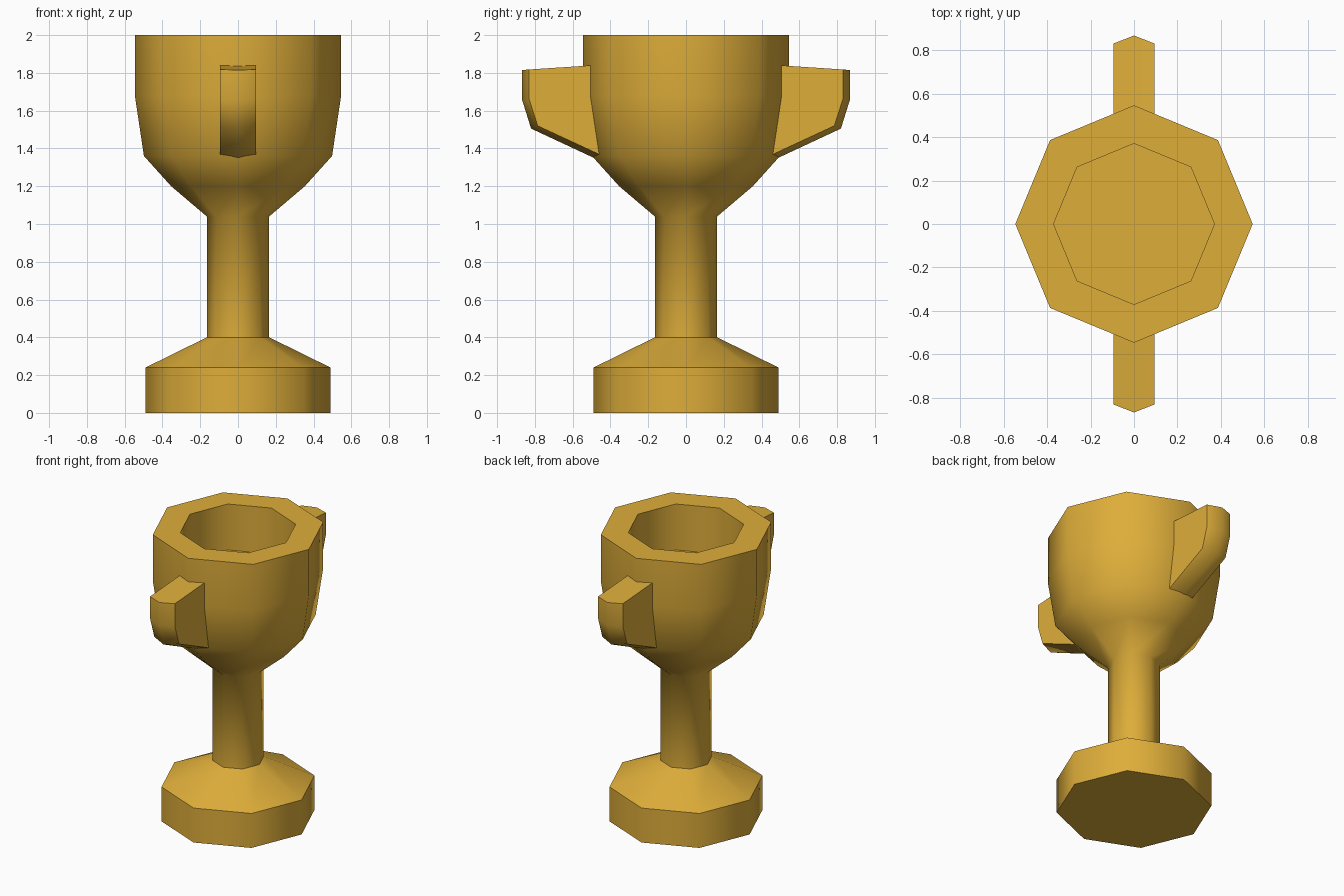
import bpy, bmesh, math

cube = bpy.data.objects.get("Cube")
if cube:
    bpy.data.objects.remove(cube, do_unlink=True)

gold = bpy.data.materials.new("gold")
gold.use_nodes = True
colour = (0.73, 0.42, 0.042, 1)
gold.diffuse_color = colour
gold.node_tree.nodes["Principled BSDF"].inputs["Base Color"].default_value = colour

SIDES = 8


def finish(bm, name):
    """Turn a bmesh into a gold object, smooth except at sharp edges."""
    bmesh.ops.recalc_face_normals(bm, faces=bm.faces)
    mesh = bpy.data.meshes.new(name)
    bm.to_mesh(mesh)
    bm.free()
    mesh.materials.append(gold)
    obj = bpy.data.objects.new(name, mesh)
    bpy.context.collection.objects.link(obj)
    bpy.ops.object.select_all(action='DESELECT')
    obj.select_set(True)
    bpy.context.view_layer.objects.active = obj
    bpy.ops.object.shade_smooth_by_angle(angle=math.radians(55))
    return obj


def lathe(name, profile):
    """Eight-sided turned solid, capped at both ends of the profile."""
    bm = bmesh.new()
    rings = []
    for r, z in profile:
        angles = [math.tau * i / SIDES for i in range(SIDES)]
        rings.append([bm.verts.new((r * math.cos(a), r * math.sin(a), z)) for a in angles])
    for low, high in zip(rings, rings[1:]):
        for i in range(SIDES):
            j = (i + 1) % SIDES
            bm.faces.new((low[i], low[j], high[j], high[i]))
    bm.faces.new(rings[0])
    bm.faces.new(rings[-1])
    return finish(bm, name)


def handle(name, side):
    """Wedge-shaped lug with a ridge down the middle of its outer face."""
    edge = [(0.45, 1.843), (0.83, 1.818), (0.83, 1.66), (0.785, 1.52), (0.44, 1.36)]
    ridge = [(0.45, 1.843), (0.867, 1.815), (0.867, 1.655), (0.82, 1.505), (0.46, 1.337)]
    bm = bmesh.new()
    rows = [[bm.verts.new((x, side * y, z)) for y, z in outline]
            for x, outline in ((-0.095, edge), (0, ridge), (0.095, edge))]
    n = len(edge)
    for a, b in zip(rows, rows[1:]):
        for i in range(n):
            j = (i + 1) % n
            bm.faces.new((a[i], a[j], b[j], b[i]))
    bm.faces.new(rows[0])
    bm.faces.new(rows[-1])
    return finish(bm, name)


# Base, stem and hollow bowl in one turned body
lathe("cup_body", [
    (0.49, 0), (0.49, 0.24),                                # base
    (0.165, 0.4), (0.165, 1.04),                            # stem
    (0.354, 1.2), (0.498, 1.36), (0.546, 1.68), (0.546, 2), # bowl
    (0.37, 2), (0.37, 1.68),                                # rim and hollow
])

# Handles at the front and back
handle("front_handle", -1)
handle("back_handle", 1)
